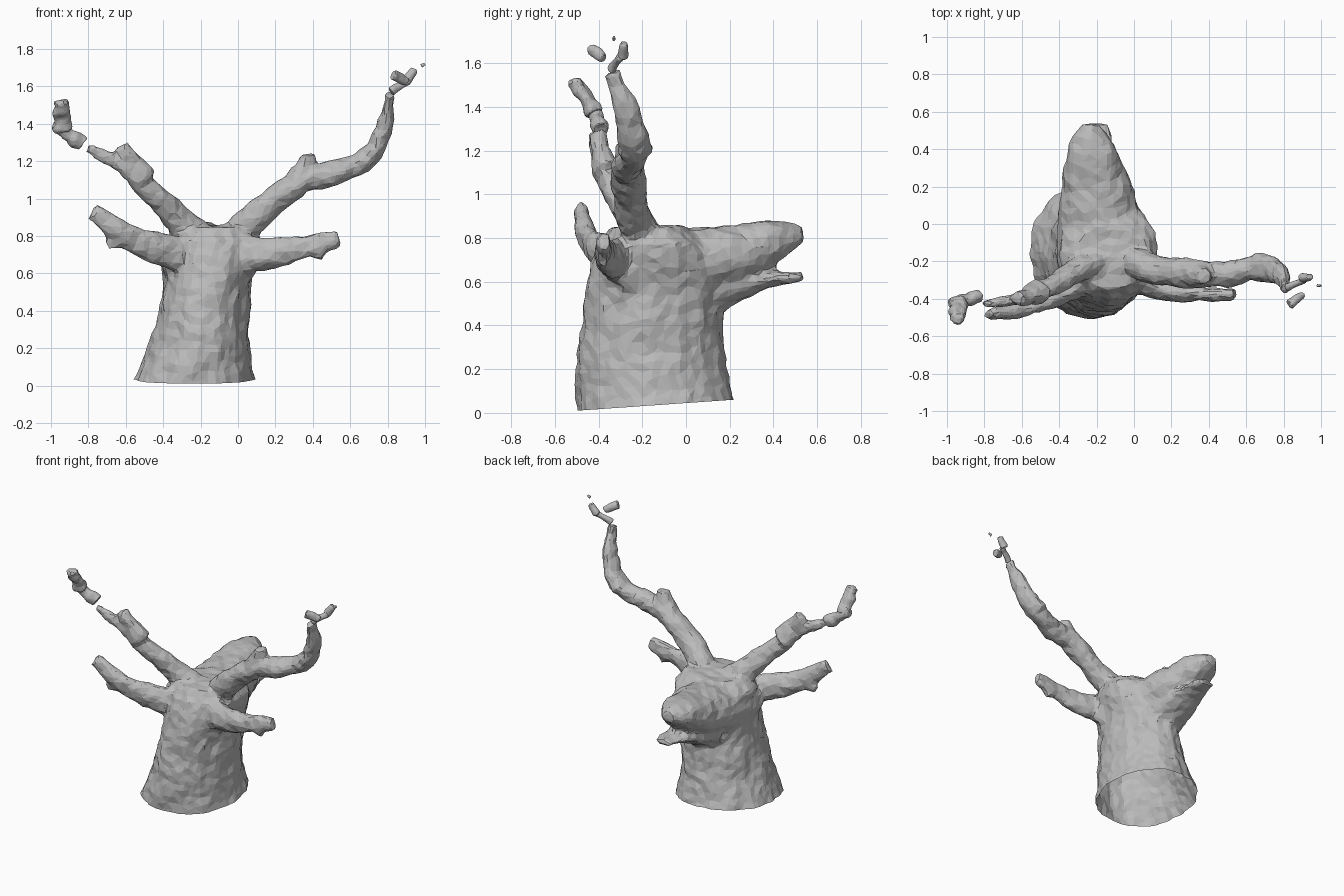
import bpy, bmesh, math
from mathutils import Vector, noise

cube = bpy.data.objects.get("Cube")
if cube:
    bpy.data.objects.remove(cube)

grey = bpy.data.materials.new("stone_grey")
grey.use_nodes = True
colour = (0.5, 0.5, 0.5, 1)
grey.diffuse_color = colour
grey.node_tree.nodes["Principled BSDF"].inputs["Base Color"].default_value = colour
SIDES = 16
X, Y, Z = Vector((1, 0, 0)), Vector((0, 1, 0)), Vector((0, 0, 1))


def ellipse(centre, u, v):
    """Ring of points around a centre, spanned by two half axes."""
    angles = [math.tau * i / SIDES for i in range(SIDES)]
    return [centre + u * math.cos(a) + v * math.sin(a) for a in angles]


def skin(bm, rings):
    """Close a stack of rings into a capped solid."""
    loops = [[bm.verts.new(p) for p in ring] for ring in rings]
    for a, b in zip(loops, loops[1:]):
        for i in range(SIDES):
            j = (i + 1) % SIDES
            bm.faces.new((a[i], a[j], b[j], b[i]))
    bm.faces.new(loops[0][::-1])
    bm.faces.new(loops[-1])


def sweep(bm, ring_at, steps=12):
    """Solid from a rule that gives the ring at each fraction of the length."""
    skin(bm, [ring_at(i / steps) for i in range(steps + 1)])


def limb(bm, points, thick, thin, flat=1.0):
    """Tapering tube along points; flat squeezes its depth."""
    path = [Vector(p) for p in points]
    last = len(path) - 1
    rings = []
    for i, p in enumerate(path):
        along = (path[min(i + 1, last)] - path[max(i - 1, 0)]).normalized()
        depth = (Y - along * along.y).normalized()
        radius = thick + (thin - thick) * i / last
        rings.append(ellipse(p, along.cross(depth) * radius, depth * radius * flat))
    skin(bm, rings)


def finish(name, bm, voxel, rough, keep, cut=False):
    """Fuse the solids, roughen the surface and facet it."""
    bmesh.ops.recalc_face_normals(bm, faces=bm.faces)
    mesh = bpy.data.meshes.new(name)
    bm.to_mesh(mesh)
    bm.free()
    ob = bpy.data.objects.new(name, mesh)
    bpy.context.collection.objects.link(ob)
    fuse = ob.modifiers.new("fuse", 'REMESH')
    fuse.mode, fuse.voxel_size = 'VOXEL', voxel
    ob.modifiers.new("soften", 'SMOOTH').iterations = 2
    depsgraph = bpy.context.evaluated_depsgraph_get()
    bm = bmesh.new()
    bm.from_mesh(bpy.data.meshes.new_from_object(ob.evaluated_get(depsgraph)))
    ob.modifiers.clear()
    bm.normal_update()
    shifts = [v.normal * rough * (noise.noise(v.co * 7) + 0.6 * noise.noise(v.co * 20))
              for v in bm.verts]
    for vert, shift in zip(bm.verts, shifts):
        vert.co += shift
    if cut:  # open, slightly tilted base
        bmesh.ops.bisect_plane(bm, geom=bm.verts[:] + bm.edges[:] + bm.faces[:],
                               plane_co=(0, -0.5, 0.01), plane_no=(0, 0.07, -1),
                               clear_outer=True)
    bm.to_mesh(mesh)
    bm.free()
    mesh.materials.clear()
    mesh.materials.append(grey)
    for face in mesh.polygons:
        face.use_smooth = False
        face.material_index = 0
    ob.modifiers.new("facet", 'DECIMATE').ratio = keep


def neck_ring(t):
    """Flared at the base, swelling again towards the ears."""
    u = max(t * 1.1 - 0.1, 0)
    width = 0.22 + 0.13 * (1 - u) ** 3 + 0.07 * u ** 4
    front = -0.51 + 0.1 * u ** 2 + 0.06 * u ** 9
    back = (0.17 + 0.4 * (u - 0.45) ** 2) * (1 - u ** 6)
    if t == 1:
        width *= 0.7
    centre = Vector((-0.24 + 0.12 * u, (front + back) / 2, 0.95 * t - 0.1))
    return ellipse(centre, X * width, Y * (back - front) / 2)


def head_ring(t):
    """Deep skull narrowing to a raised, rounded nose."""
    top = 0.83 + 0.09 * t ** 2 - 0.07 * t ** 12
    bottom = 0.46 + 0.32 * t ** 2.5
    width = 0.25 - 0.16 * t ** 2 - 0.04 * t ** 12
    centre = Vector((-0.15 - 0.08 * t, 0.83 * t - 0.3, (top + bottom) / 2))
    return ellipse(centre, X * width, Z * (top - bottom) / 2)


def jaw_ring(t):
    """Lower jaw rising out of the throat."""
    top, bottom = 0.66 - 0.02 * t, 0.42 + 0.18 * math.sin(t * math.pi / 2)
    centre = Vector((-0.2, 0.1 + 0.44 * t, (top + bottom) / 2))
    return ellipse(centre, X * (0.16 - 0.1 * t), Z * (top - bottom) / 2)


bust = bmesh.new()
for rule in (neck_ring, head_ring, jaw_ring):
    sweep(bust, rule)

# Left antler: slanting beam, its short tine and the upright end
limb(bust, [(0, -0.2, 0.81), (0.1, -0.24, 0.9), (0.22, -0.26, 1.01), (0.35, -0.27, 1.1),
            (0.5, -0.27, 1.13), (0.62, -0.24, 1.17), (0.71, -0.23, 1.23)], 0.085, 0.06)
limb(bust, [(0.3, -0.27, 1.09), (0.36, -0.28, 1.18), (0.37, -0.28, 1.24)], 0.06, 0.045)
limb(bust, [(0.66, -0.23, 1.19), (0.74, -0.24, 1.27), (0.78, -0.27, 1.37),
            (0.8, -0.3, 1.46), (0.81, -0.34, 1.56)], 0.06, 0.03, 1.3)

# Right antler and its short tine
limb(bust, [(-0.22, -0.2, 0.8), (-0.34, -0.27, 0.91), (-0.45, -0.34, 1.02),
            (-0.55, -0.38, 1.13), (-0.66, -0.41, 1.2), (-0.81, -0.43, 1.27)], 0.09, 0.03, 0.8)
limb(bust, [(-0.5, -0.36, 1.1), (-0.57, -0.39, 1.19), (-0.62, -0.4, 1.28)], 0.08, 0.04, 0.8)

# Ears, each with a small lower lobe; the right one bends further up
for side, lift, drift in ((1, 0.09, 0), (-1, 0.23, 0.11)):
    ear = []
    for i in range(7):
        t = i / 6
        reach = 0.12 + 0.54 * t
        ear.append((-0.12 + side * reach, -0.3 - 0.08 * math.sin(t * 2) - drift * t,
                    0.7 + lift * t ** 2))
    limb(bust, ear, 0.11, 0.045, 0.65)
    root = Vector(ear[4])
    limb(bust, [root, root + Vector((side * 0.1, 0, -0.05))], 0.06, 0.03, 0.7)
finish("deer_bust", bust, 0.016, 0.014, 0.14, cut=True)

# Broken antler tips floating free: start, end, thickness
tips = {
    "right_antler_piece": ((-0.83, -0.39, 1.29), (-0.98, -0.43, 1.4), 0.045),
    "right_antler_tip": ((-0.93, -0.42, 1.37), (-0.95, -0.5, 1.52), 0.05),
    "left_antler_piece": ((0.82, -0.34, 1.57), (0.91, -0.3, 1.63), 0.025),
    "left_antler_tip": ((0.9, -0.29, 1.63), (0.94, -0.28, 1.69), 0.025),
    "left_antler_chip": ((0.83, -0.43, 1.66), (0.9, -0.38, 1.62), 0.03),
    "left_antler_crumb": ((0.98, -0.33, 1.71), (1, -0.33, 1.72), 0.01),
}
for name, (start, end, radius) in tips.items():
    bm = bmesh.new()
    middle = (Vector(start) + Vector(end)) / 2
    limb(bm, [start, middle, end], radius, radius * 0.7, 0.8)
    finish(name, bm, radius / 5, radius / 2, 0.3)
